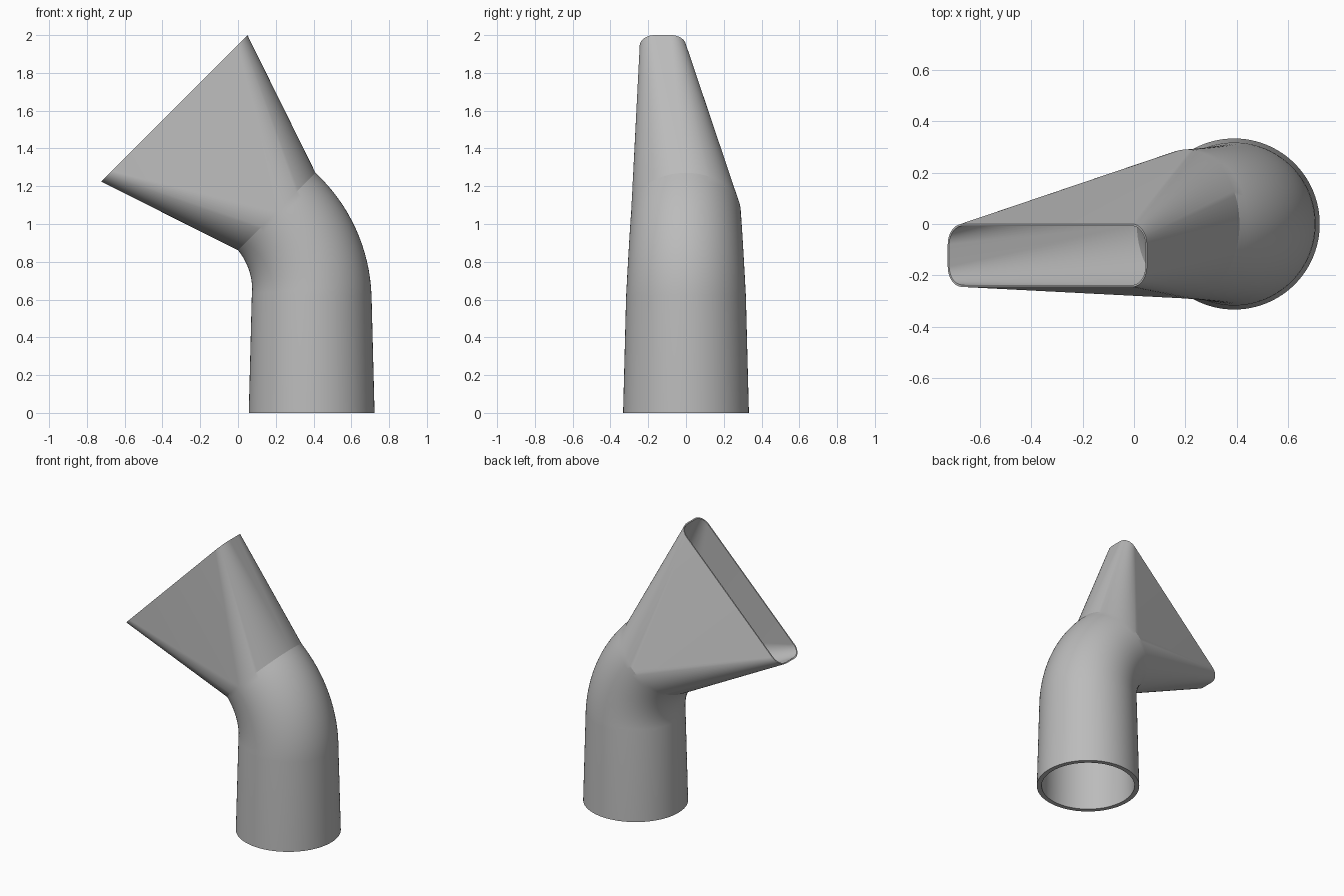
import bpy, bmesh
from math import sin, cos, radians, pi
from mathutils import Vector

cube = bpy.data.objects.get("Cube")
if cube:
    bpy.data.objects.remove(cube)

SEG = 24            # segments in each quarter of a ring
BEND_R = 0.63       # elbow centreline radius
PIVOT = Vector((-0.24, 0, 0.62))


def ring(centre, tilt, half_u, half_v, r):
    """Rounded rectangle (a circle when both halves equal r) in a tilted plane."""
    u = Vector((cos(tilt), 0, sin(tilt)))
    v = Vector((0, 1, 0))
    pts = []
    for q, (su, sv) in enumerate(((1, 1), (-1, 1), (-1, -1), (1, -1))):
        for i in range(SEG + 1):
            a = (q + i / SEG) * pi / 2
            pts.append(centre + u * (su * (half_u - r) + r * cos(a))
                       + v * (sv * (half_v - r) + r * sin(a)))
    return pts


def shell(base_r, bend_r, end_r, inset):
    """Rings from the pipe foot, through the elbow, to the flat mouth."""
    rings = [ring(Vector((PIVOT.x + BEND_R, 0, 0)), 0, base_r, base_r, base_r)]
    steps = 16
    for i in range(steps + 1):
        t = radians(45) * i / steps
        r = bend_r + (end_r - bend_r) * i / steps
        c = PIVOT + BEND_R * Vector((cos(t), 0, sin(t)))
        rings.append(ring(c, t, r, r, r))
    mouth = Vector((-0.3375, -0.1225, 1.6125))
    rings.append(ring(mouth, radians(45), 0.548 - inset, 0.1225 - inset, 0.08 - inset))
    return rings


# Outer skin up, inner skin back down, closed into one hollow wall
loops = shell(0.333, 0.317, 0.29, 0) + shell(0.302, 0.295, 0.275, 0.008)[::-1]
bm = bmesh.new()
rows = [[bm.verts.new(p) for p in loop] for loop in loops]
for k, row in enumerate(rows):
    nxt = rows[(k + 1) % len(rows)]
    for i in range(len(row)):
        j = (i + 1) % len(row)
        bm.faces.new((row[i], row[j], nxt[j], nxt[i]))
bmesh.ops.remove_doubles(bm, verts=bm.verts, dist=0.0001)
bmesh.ops.recalc_face_normals(bm, faces=bm.faces)
mesh = bpy.data.meshes.new("bent_nozzle")
bm.to_mesh(mesh)
bm.free()
nozzle = bpy.data.objects.new("bent_nozzle", mesh)
bpy.context.collection.objects.link(nozzle)

# Plain grey plastic
grey = bpy.data.materials.new("grey_plastic")
grey.use_nodes = True
colour = (0.5, 0.5, 0.5, 1)
grey.diffuse_color = colour
grey.node_tree.nodes["Principled BSDF"].inputs["Base Color"].default_value = colour
mesh.materials.append(grey)

# Smooth walls with crisp rims and seam
bpy.ops.object.select_all(action="DESELECT")
nozzle.select_set(True)
bpy.context.view_layer.objects.active = nozzle
bpy.ops.object.shade_smooth_by_angle(angle=radians(14))
